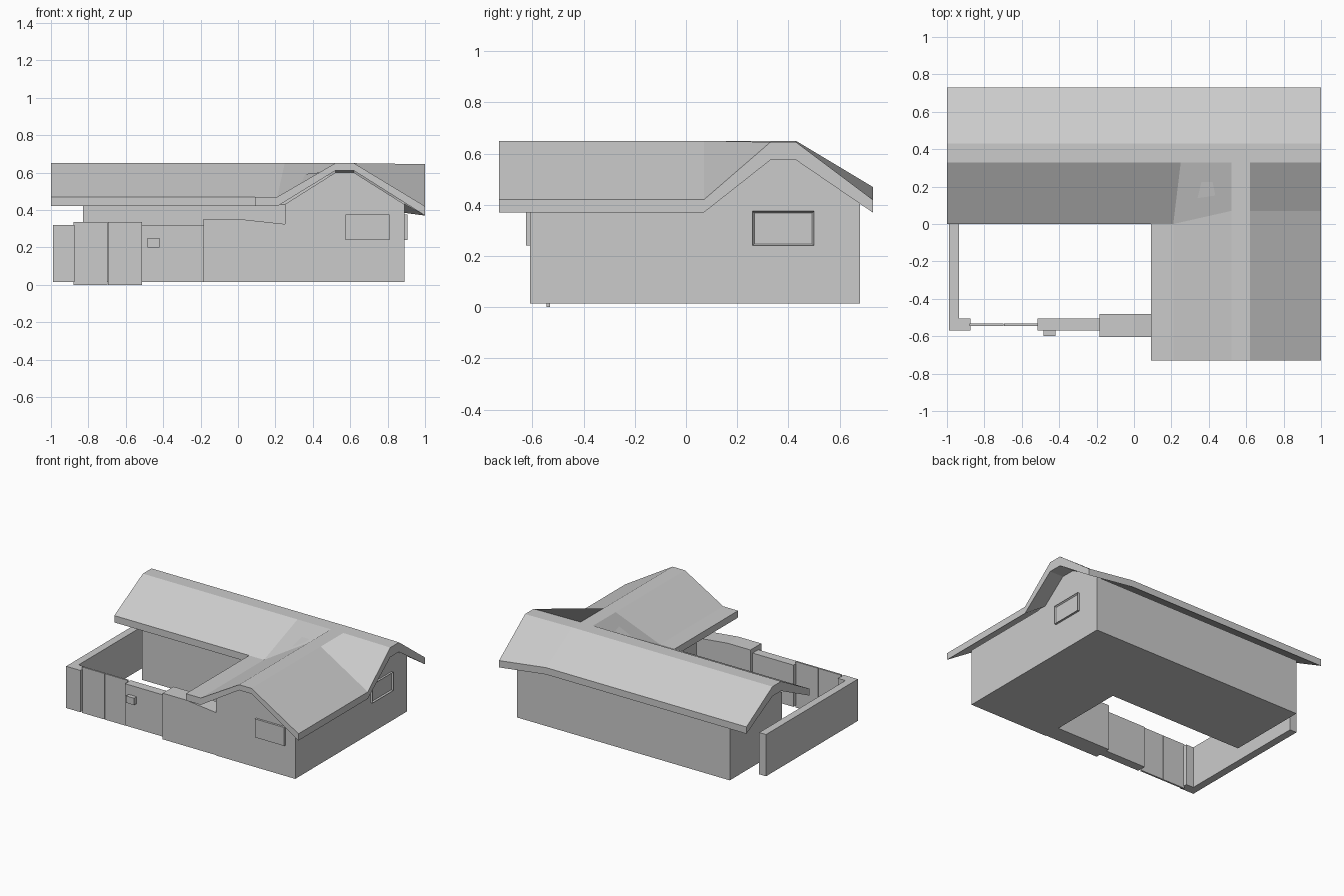
import bpy, bmesh

cube = bpy.data.objects.get("Cube")
if cube:
    bpy.data.objects.remove(cube)

# One plain plaster grey for the whole house
grey = bpy.data.materials.new("plaster grey")
grey.use_nodes = True
colour = (0.6, 0.6, 0.6, 1)
grey.diffuse_color = colour
grey.node_tree.nodes["Principled BSDF"].inputs["Base Color"].default_value = colour


def finish(name, bm):
    bmesh.ops.recalc_face_normals(bm, faces=bm.faces)
    mesh = bpy.data.meshes.new(name)
    bm.to_mesh(mesh)
    bm.free()
    mesh.materials.append(grey)
    obj = bpy.data.objects.new(name, mesh)
    bpy.context.collection.objects.link(obj)
    return obj


def prism(name, profile, axis, start, end):
    """Extrude a (horizontal, z) profile along the x or y axis."""
    bm = bmesh.new()
    rings = []
    for d in (start, end):
        rings.append([bm.verts.new((d, h, z) if axis == "x" else (h, d, z))
                      for h, z in profile])
    for ring in rings:
        bm.faces.new(ring)
    n = len(profile)
    for i in range(n):
        j = (i + 1) % n
        bm.faces.new((rings[0][i], rings[0][j], rings[1][j], rings[1][i]))
    return finish(name, bm)


def box(name, x, y, z):
    return prism(name, [(x[0], z[0]), (x[1], z[0]), (x[1], z[1]), (x[0], z[1])],
                 "y", *y)


# House walls: gabled main block and front wing
BASE = 0.015
prism("main_walls", [(0.08, BASE), (0.08, 0.43), (0.33, 0.59), (0.43, 0.59),
                     (0.68, 0.42), (0.68, BASE)], "x", -0.83, 0.89)
prism("wing_walls", [(0.25, BASE), (0.25, 0.43), (0.52, 0.6), (0.62, 0.6),
                     (0.89, 0.43), (0.89, BASE)], "y", -0.61, 0.3)

# Roof: a grid of eave, valley and ridge points, given thickness downward
EAVE, LOW, RIDGE = 0.47, 0.42, 0.65
columns = [-1, 0.09, 0.21, 0.52, 0.62, 1]
wing = [EAVE, EAVE, EAVE, RIDGE, RIDGE, LOW]
ridge = [RIDGE] * 5 + [RIDGE - 0.005]
rows = [(-0.73, wing), (0, wing), (0.33, ridge), (0.43, ridge),
        (0.73, [EAVE] * 5 + [LOW])]

bm = bmesh.new()
top, under = {}, {}
for r, (y, heights) in enumerate(rows):
    for c, (x, z) in enumerate(zip(columns, heights)):
        if r == 0 and c == 0:
            continue
        px = 0.25 if c == 2 and r >= 2 else x      # valley leans outward
        py = 0.07 if c >= 3 and r == 1 else y      # wing ridge meets main roof
        drop = 0.05
        if z > 0.6:
            drop = 0.04 if r < 2 else 0.07
        top[r, c] = bm.verts.new((px, py, z))
        under[r, c] = bm.verts.new((px, py, z - drop))
cells = [(r, c) for r in range(4) for c in range(5) if r or c]
edges = {}
for r, c in cells:
    loop = [(r, c), (r, c + 1), (r + 1, c + 1), (r + 1, c)]
    bm.faces.new([top[k] for k in loop])
    bm.faces.new([under[k] for k in reversed(loop)])
    for a, b in zip(loop, loop[1:] + loop[:1]):
        key = tuple(sorted((a, b)))
        edges[key] = edges.get(key, 0) + 1
for (a, b), count in edges.items():
    if count == 1:
        bm.faces.new((top[a], top[b], under[b], under[a]))
finish("roof", bm)

# Windows: a solid front panel and a framed side window
SILL, HEAD = 0.24, 0.375
box("front_window", (0.575, 0.81), (-0.625, -0.6), (SILL, HEAD))
side = box("side_window", (0.88, 0.905), (0.26, 0.5), (SILL, HEAD))
bm = bmesh.new()
bm.from_mesh(side.data)
outer = max(bm.faces, key=lambda f: f.calc_center_median().x)
bmesh.ops.inset_region(bm, faces=[outer], thickness=0.01, depth=-0.01)
bm.to_mesh(side.data)
bm.free()

# Courtyard walls
TOP = 0.32
prism_y = (-0.57, -0.505)
box("courtyard_side_wall", (-0.99, -0.935), (-0.57, 0.49), (BASE, TOP))
box("gate_pier", (-0.94, -0.875), prism_y, (BASE, TOP))
box("courtyard_front_wall", (-0.515, -0.18), prism_y, (BASE, TOP))
prism("sloped_link_wall", [(-0.185, BASE), (-0.185, 0.352), (0, 0.352),
                           (0.25, 0.325), (0.25, BASE)], "y", -0.605, -0.48)

# Double gate and letter box
for name, x in (("gate_right_leaf", (-0.88, -0.699)),
                ("gate_left_leaf", (-0.695, -0.512))):
    box(name, x, (-0.545, -0.532), (0, 0.335))
box("letter_box", (-0.485, -0.42), (-0.6, -0.565), (0.2, 0.25))
